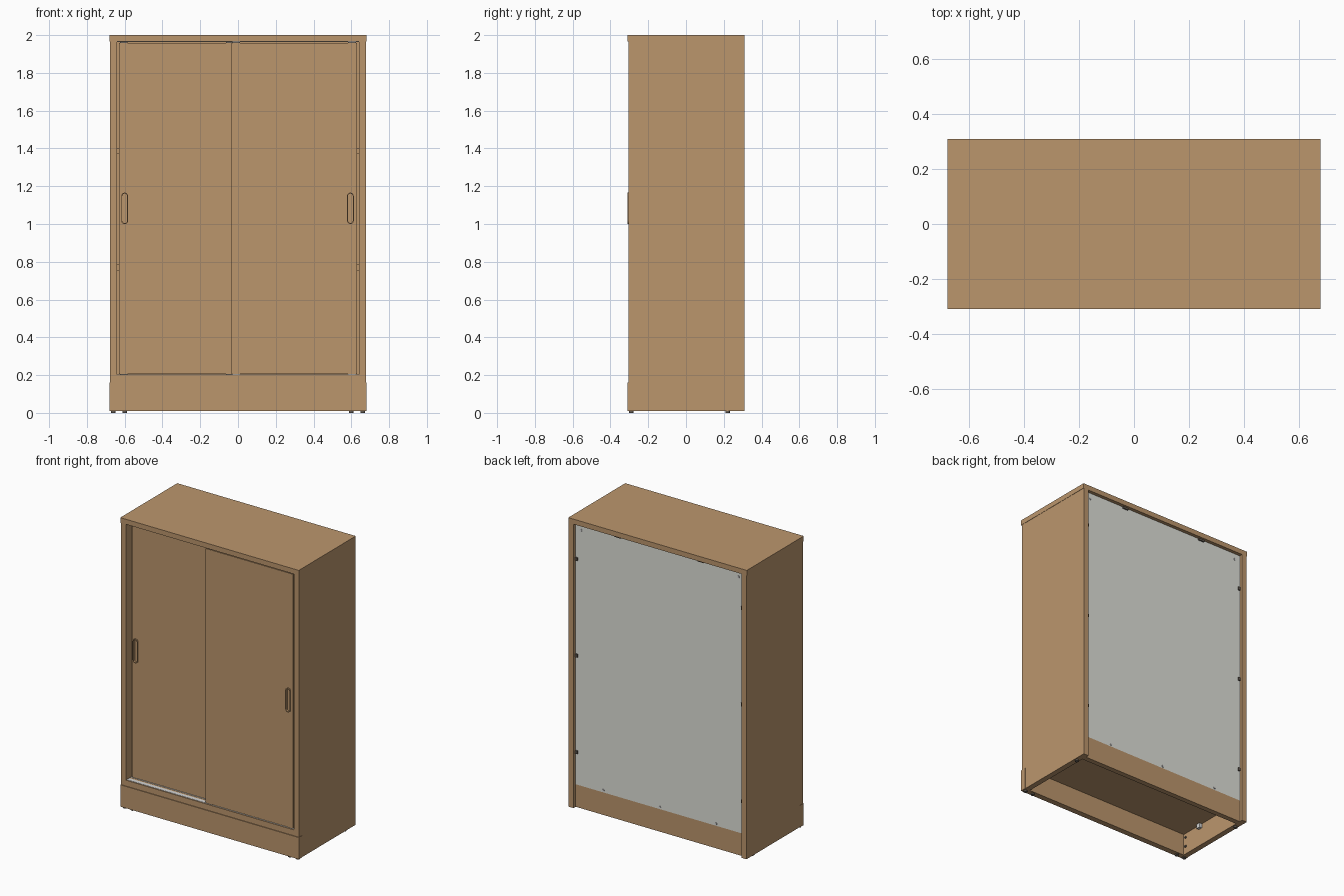
import bpy, bmesh, math
from mathutils import Matrix

cube = bpy.data.objects.get("Cube")
if cube:
    bpy.data.objects.remove(cube, do_unlink=True)


def material(name, rgb):
    m = bpy.data.materials.new(name)
    m.use_nodes = True
    m.diffuse_color = (*rgb, 1)
    m.node_tree.nodes["Principled BSDF"].inputs["Base Color"].default_value = (*rgb, 1)
    return m


WOOD = material("warm wood", (0.50, 0.305, 0.152))
GREY = material("pale grey board", (0.73, 0.74, 0.69))
METAL = material("light metal", (0.66, 0.66, 0.65))
DARK = material("dark fitting", (0.13, 0.11, 0.09))


def finish(name, bm, mat):
    bmesh.ops.recalc_face_normals(bm, faces=bm.faces)
    mesh = bpy.data.meshes.new(name)
    bm.to_mesh(mesh)
    bm.free()
    mesh.materials.append(mat)
    ob = bpy.data.objects.new(name, mesh)
    bpy.context.collection.objects.link(ob)
    return ob


def box(name, x, y, z, mat=WOOD):
    """Box from (min, max) ranges on each axis."""
    bm = bmesh.new()
    bmesh.ops.create_cube(bm, size=1)
    for v in bm.verts:
        v.co = [r[0] if c < 0 else r[1] for c, r in zip(v.co, (x, y, z))]
    return finish(name, bm, mat)


def disc(name, x, y, z, radius, depth, axis, mat):
    bm = bmesh.new()
    bmesh.ops.create_cone(bm, cap_ends=True, segments=16, radius1=radius,
                          radius2=radius, depth=depth)
    turn = {"X": Matrix.Rotation(math.pi / 2, 4, "Y"),
            "Y": Matrix.Rotation(math.pi / 2, 4, "X"),
            "Z": Matrix()}[axis]
    bm.transform(Matrix.Translation((x, y, z)) @ turn)
    return finish(name, bm, mat)


def slot(name, x, z, y0, y1, radius, half, hollow=None):
    """Upright rounded bar; hollow = (rim width, depth) dishes its front."""
    bm = bmesh.new()
    n = 10
    ring = []
    for end in (0, 1):
        for i in range(n + 1):
            a = math.pi * (end + i / n)
            up = (half - radius) * (1 - 2 * end)
            ring.append(bm.verts.new((x + radius * math.cos(a), y0,
                                      z + up + radius * math.sin(a))))
    front = bm.faces.new(ring)
    back = bmesh.ops.extrude_face_region(bm, geom=[front], use_keep_orig=True)
    for v in back["geom"]:
        if isinstance(v, bmesh.types.BMVert):
            v.co.y = y1
    if hollow:
        bmesh.ops.inset_individual(bm, faces=[front], thickness=hollow[0])
        bottom = bmesh.ops.extrude_face_region(bm, geom=[front])
        for v in bottom["geom"]:
            if isinstance(v, bmesh.types.BMVert):
                v.co.y = y0 + hollow[1]
        bmesh.ops.delete(bm, geom=[front], context="FACES_ONLY")
    return finish(name, bm, WOOD)


W, D, T = 0.68, 0.31, 0.04
INNER = W - T

# Carcass: top and plinth stand slightly proud of the sides
box("top_panel", (-W, W), (-D, D), (1.965, 2.0))
for side, s in (("left", 1), ("right", -1)):
    xs = sorted((s * (W - 0.002), s * INNER))
    box(f"{side}_side_panel", xs, (-D + 0.005, D), (0.16, 1.965))
    box(f"{side}_side_base", xs, (-0.27, D), (0.01, 0.16))
box("bottom_panel", (-INNER, INNER), (-D + 0.005, 0.27), (0.16, 0.2))
box("front_plinth", (-W, W), (-D, -0.27), (0.01, 0.16))
box("back_plinth", (-INNER, INNER), (0.25, 0.286), (0.01, 0.165))
for name, z in (("lower_shelf", 0.77), ("upper_shelf", 1.385)):
    box(name, (-INNER, INNER), (-0.2, 0.27), (z - 0.015, z + 0.015))

# Back board, grey outside and wood inside
back = box("back_panel", (-INNER, INNER), (0.272, 0.286), (0.165, 1.965), GREY)
back.data.materials.append(WOOD)
for face in back.data.polygons:
    face.material_index = 1 if face.normal.y < -0.5 else 0

# Sliding doors with recessed pulls
for side, xs, y, hx in (("right", (-0.63, -0.02), -0.255, -0.6),
                        ("left", (-0.035, 0.63), -0.302, 0.595)):
    door = box(f"{side}_door", xs, (y, y + 0.03), (0.206, 1.957))
    cutter = slot("pull_cutter", hx, 1.083, y - 0.02, y + 0.018, 0.015, 0.08)
    cutter.hide_render = True
    mod = door.modifiers.new("pull_hole", "BOOLEAN")
    mod.operation = "DIFFERENCE"
    mod.solver = "EXACT"
    mod.object = cutter
    bpy.context.view_layer.objects.active = door
    bpy.ops.object.modifier_apply(modifier=mod.name)
    bpy.data.objects.remove(cutter, do_unlink=True)
    slot(f"{side}_door_pull", hx, 1.083, y - 0.008, y + 0.017, 0.018, 0.083, (0.005, 0.015))
    # Guides above and below each door
    for end in (-1, 1):
        gx = (xs[0] + xs[1]) / 2 + end * (xs[1] - xs[0]) * 0.46
        for z in (0.203, 1.961):
            box(f"{side}_door_guide", (gx - 0.02, gx + 0.02), (y + 0.004, y + 0.026),
                (z - 0.004, z + 0.004), DARK)

# Tracks on the floor and ceiling of the opening
for y in (-0.285, -0.24):
    box("lower_track", (-INNER, INNER), (y - 0.014, y + 0.014), (0.199, 0.202), METAL)
    box("upper_track", (-INNER, INNER), (y - 0.014, y + 0.014), (1.963, 1.966), METAL)

# Feet, back clips and plinth fixings, mirrored
for s in (1, -1):
    for x, y in ((0.66, -0.29), (0.6, -0.29), (0.66, 0.22)):
        disc("foot", s * x, y, 0.006, 0.012, 0.012, "Z", DARK)
    for z in (0.39, 1.055, 1.72):
        xs = sorted((s * 0.624, s * INNER))
        box("side_clip", xs, (0.285, 0.295), (z - 0.011, z + 0.011), DARK)
    box("top_clip", (s * 0.315 - 0.022, s * 0.315 + 0.022), (0.285, 0.295),
        (1.953, 1.966), DARK)
    disc("corner_screw", s * 0.6, 0.287, 1.925, 0.009, 0.006, "Y", METAL)
    for z in (0.065, 0.13):
        disc("plinth_screw", s * 0.638, -0.25, z, 0.008, 0.008, "X", DARK)
    box("plinth_bracket", sorted((s * 0.62, s * INNER)), (-0.12, -0.09), (0.13, 0.16), METAL)
for x in (-0.43, 0, 0.43):
    disc("bottom_screw", x, 0.287, 0.18, 0.008, 0.008, "Y", METAL)
